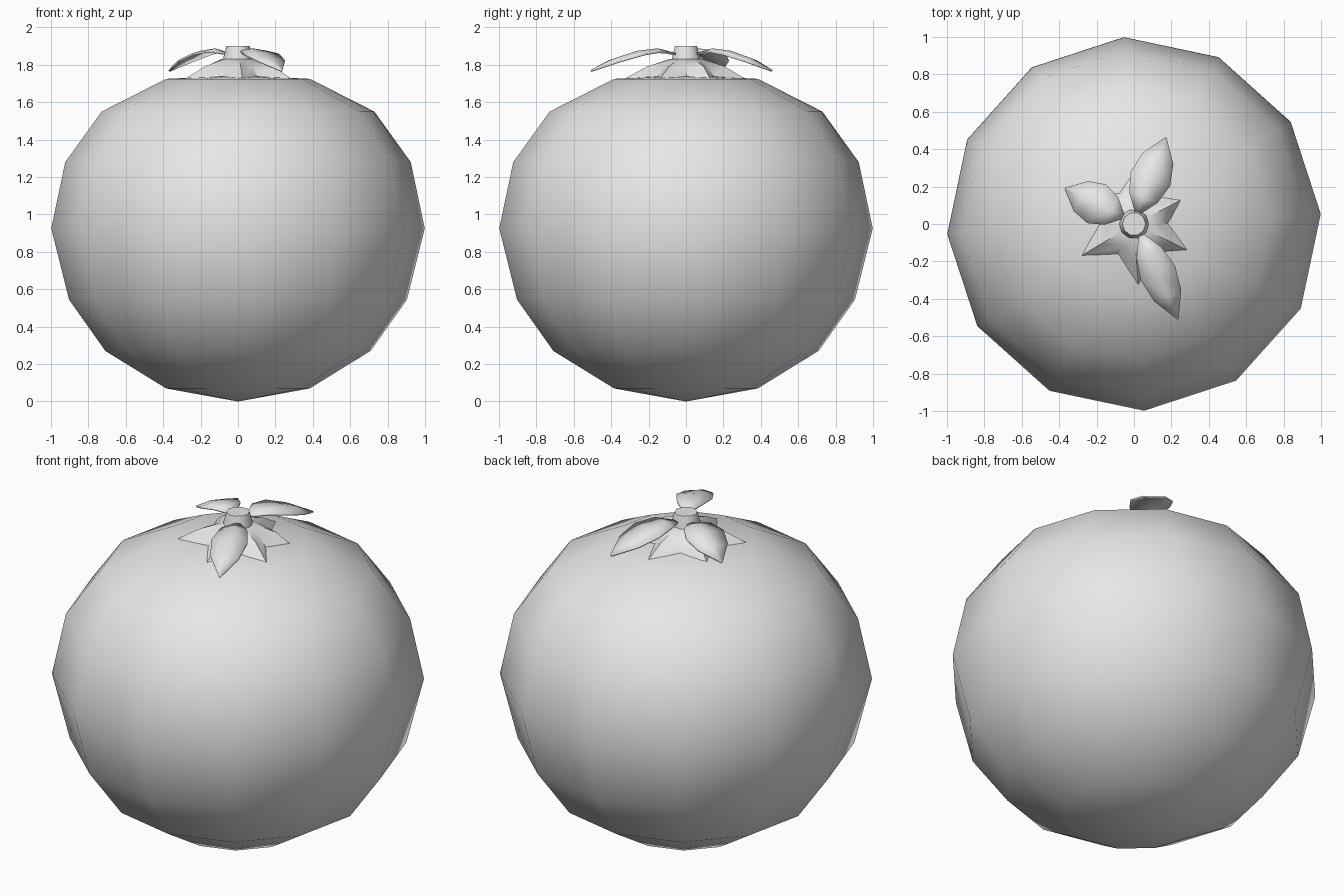
import bpy, bmesh
from math import sin, cos, radians, pi

cube = bpy.data.objects.get("Cube")
if cube:
    bpy.data.objects.remove(cube, do_unlink=True)

grey = bpy.data.materials.new("plain_grey")
grey.use_nodes = True
grey.diffuse_color = (0.8, 0.8, 0.8, 1)
grey.node_tree.nodes["Principled BSDF"].inputs["Base Color"].default_value = (0.8, 0.8, 0.8, 1)


def make_object(name, bm, smooth_angle):
    bmesh.ops.recalc_face_normals(bm, faces=bm.faces)
    mesh = bpy.data.meshes.new(name)
    bm.to_mesh(mesh)
    bm.free()
    mesh.materials.append(grey)
    obj = bpy.data.objects.new(name, mesh)
    bpy.context.collection.objects.link(obj)
    bpy.ops.object.select_all(action='DESELECT')
    obj.select_set(True)
    bpy.context.view_layer.objects.active = obj
    bpy.ops.object.shade_smooth_by_angle(angle=radians(smooth_angle))
    return obj


def bridge(bm, low, high):
    n = len(low)
    for i in range(n):
        j = (i + 1) % n
        bm.faces.new((low[i], low[j], high[j], high[i]))


def lathe(name, profile, sides, turn, smooth_angle, poles=None):
    bm = bmesh.new()
    rings = []
    for r, z in profile:
        rings.append([bm.verts.new((r * cos(turn + 2 * pi * i / sides),
                                    r * sin(turn + 2 * pi * i / sides), z))
                      for i in range(sides)])
    for low, high in zip(rings, rings[1:]):
        bridge(bm, low, high)
    if poles:
        for ring, z in zip((rings[0], rings[-1]), poles):
            tip = bm.verts.new((0, 0, z))
            for i in range(sides):
                bm.faces.new((ring[i], ring[(i + 1) % sides], tip))
    else:
        bm.faces.new(rings[0])
        bm.faces.new(rings[-1])
    return make_object(name, bm, smooth_angle)


# Round fruit body, twelve sided and slightly flattened
lathe("fruit_body",
      [(0.385, 0.07), (0.71, 0.27), (0.905, 0.545), (1.0, 0.925),
       (0.925, 1.28), (0.73, 1.55), (0.385, 1.725)],
      12, radians(3.1), 80, poles=(0, 1.745))

# Short stem
lathe("stem", [(0.085, 1.78), (0.078, 1.84), (0.062, 1.9)], 10, 0, 40)


# Star-shaped calyx draped over the crown: tip angle and reach
def calyx():
    tips = [(-86, 0.33), (-26, 0.32), (27, 0.285), (85, 0.32), (147, 0.3), (211, 0.33)]
    bm = bmesh.new()
    top, shoulder, rim = [], [], []
    for i, (angle, reach) in enumerate(tips):
        following = tips[(i + 1) % len(tips)][0]
        valley = angle + ((following - angle) % 360) / 2
        for a, mid, out, mid_z, out_z in ((angle, 0.21, reach, 1.79, 1.725),
                                          (valley, 0.135, 0.18, 1.795, 1.738)):
            c, s = cos(radians(a)), sin(radians(a))
            top.append(bm.verts.new((0.09 * c, 0.09 * s, 1.83)))
            shoulder.append(bm.verts.new((mid * c, mid * s, mid_z)))
            rim.append(bm.verts.new((out * c, out * s, out_z)))
    bridge(bm, rim, shoulder)
    bridge(bm, shoulder, top)
    bm.faces.new(top)
    return make_object("calyx", bm, 30)


calyx()


# Thin arched leaves: position along the leaf, share of width, height
LEAF = [(0, 0.15, 1.865), (0.2, 0.72, 1.888), (0.45, 1, 1.875),
        (0.72, 0.78, 1.835), (1, 0.03, 1.772)]


def leaf(name, base, angle, length, half_width):
    bm = bmesh.new()
    c, s = cos(radians(angle)), sin(radians(angle))
    rows = []
    for t, share, z in LEAF:
        row = []
        for side in (-1, 0, 1):
            u, v = t * length, side * share * half_width
            row.append(bm.verts.new((base[0] + u * c - v * s,
                                     base[1] + u * s + v * c,
                                     z - 0.015 * share * abs(side))))
        rows.append(row)
    for a, b in zip(rows, rows[1:]):
        for k in range(2):
            bm.faces.new((a[k], b[k], b[k + 1], a[k + 1]))
    obj = make_object(name, bm, 40)
    thick = obj.modifiers.new("thickness", 'SOLIDIFY')
    thick.thickness = 0.01
    thick.offset = -1
    return obj


leaf("back_leaf", (0.02, 0.06), 69.5, 0.43, 0.112)
leaf("right_leaf", (-0.06, 0.04), 154, 0.345, 0.115)
leaf("front_leaf", (0.04, -0.06), -66.5, 0.49, 0.1)
